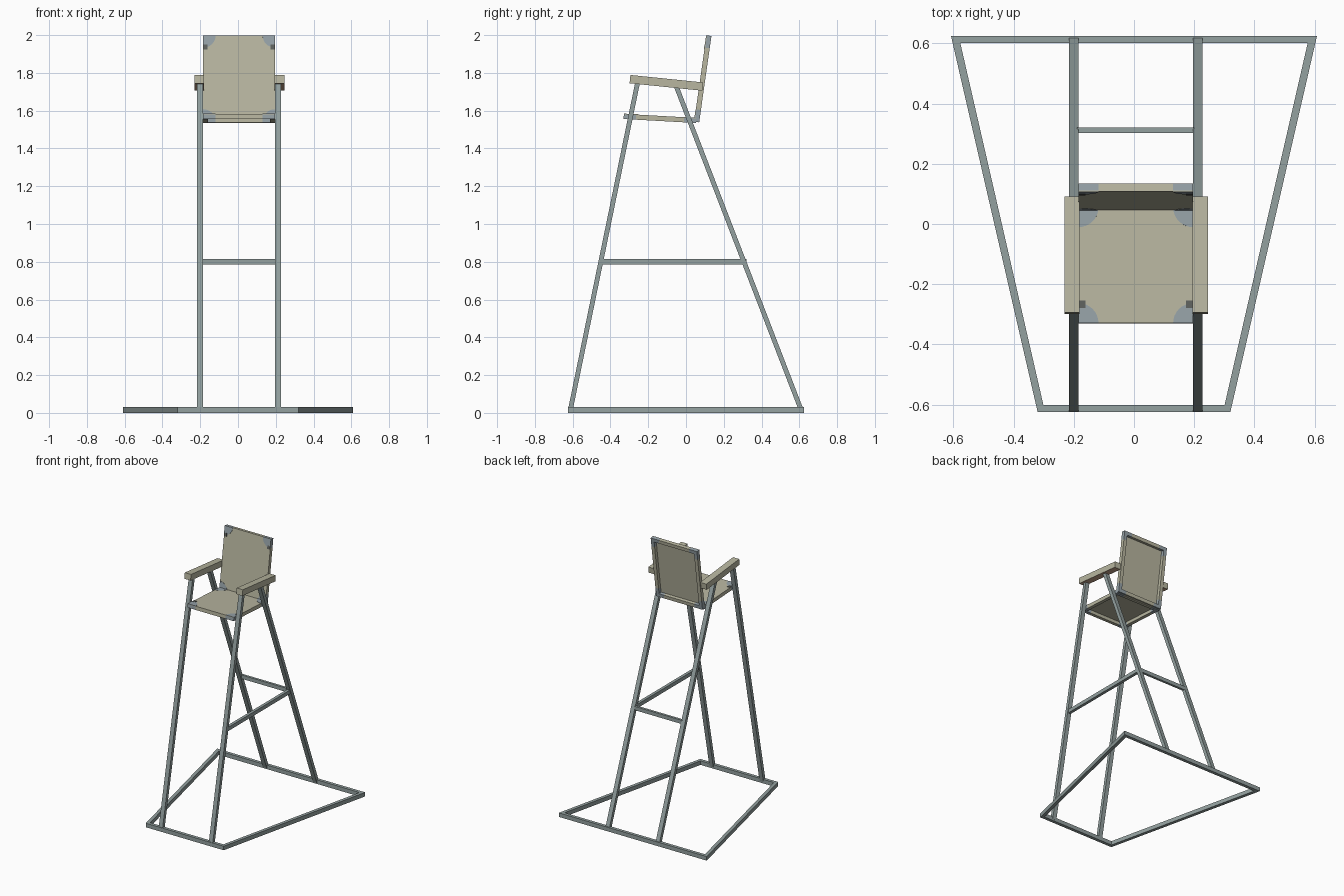
import bpy, bmesh, math
from mathutils import Vector, Matrix

if "Cube" in bpy.data.objects:
    bpy.data.objects.remove(bpy.data.objects["Cube"])


def material(name, rgb):
    m = bpy.data.materials.new(name)
    lin = [((c / 255 + 0.055) / 1.055) ** 2.4 for c in rgb]
    m.diffuse_color = (*lin, 1)
    m.use_nodes = True
    m.node_tree.nodes["Principled BSDF"].inputs["Base Color"].default_value = m.diffuse_color
    return m


STEEL = material("grey steel", (148, 161, 160))
CLOTH = material("beige cloth", (184, 182, 160))
CORNER = material("blue grey corner", (150, 162, 168))
TAN = material("tan wood", (204, 172, 145))
DARK = material("dark fitting", (95, 98, 95))

CX = 0.006  # centre line of the chair


def finish(name, bm, *mats):
    bmesh.ops.recalc_face_normals(bm, faces=bm.faces[:])
    me = bpy.data.meshes.new(name)
    bm.to_mesh(me)
    bm.free()
    for m in mats:
        me.materials.append(m)
    ob = bpy.data.objects.new(name, me)
    bpy.context.collection.objects.link(ob)
    return ob


def add_box(bm, lo, hi, mat=0):
    lo, hi = Vector(lo), Vector(hi)
    mx = Matrix.Translation((lo + hi) / 2) @ Matrix.Diagonal((*(hi - lo), 1))
    verts = bmesh.ops.create_cube(bm, size=1, matrix=mx)["verts"]
    for f in {f for v in verts for f in v.link_faces}:
        f.material_index = mat


def bar(name, a, b, w, d, mat):
    """Square tube from a to b; w is its width along x (or y for x bars)."""
    a, b = Vector(a), Vector(b)
    z = (b - a).normalized()
    side = Vector((0, 1, 0)) if abs(z.x) > 0.9 else Vector((1, 0, 0))
    y = z.cross(side).normalized()
    x = y.cross(z)
    bm = bmesh.new()
    add_box(bm, (-w / 2, -d / 2, 0), (w / 2, d / 2, (b - a).length))
    rot = Matrix((x, y, z)).transposed().to_4x4()
    bm.transform(Matrix.Translation(a) @ rot)
    return finish(name, bm, mat)


# Trapezoid floor frame with mitred corners
bm = bmesh.new()
outer = [(-0.32, -0.625), (0.32, -0.625), (0.608, 0.625), (-0.608, 0.625)]
inner = [(-0.301, -0.601), (0.301, -0.601), (0.577, 0.601), (-0.577, 0.601)]
rings = [[bm.verts.new((x, y, z)) for x, y in loop]
         for loop, z in ((outer, 0), (outer, 0.03), (inner, 0.03), (inner, 0))]
for r in range(4):
    p, q = rings[r], rings[(r + 1) % 4]
    for i in range(4):
        j = (i + 1) % 4
        bm.faces.new((p[i], p[j], q[j], q[i]))
finish("floor_frame", bm, STEEL)

# Legs and armrests
for side, lx, ax in (("left", -0.200, -0.206), ("right", 0.212, 0.220)):
    bar(side + "_front_leg", (lx, -0.613, 0.012), (lx, -0.256, 1.75), 0.032, 0.025, STEEL)
    bar(side + "_back_leg", (lx, 0.611, 0.012), (lx, -0.052, 1.73), 0.032, 0.025, STEEL)
    arm = bar(side + "_armrest", (ax, -0.2965, 1.767), (ax, 0.089, 1.7275), 0.051, 0.044, CLOTH)
    arm.data.materials.append(TAN)
    for f in arm.data.polygons:
        if f.normal.z > 0.9:
            f.material_index = 1

# Cross bars: one at the back, one on the right side
bar("back_cross_bar", (-0.19, 0.311, 0.80), (0.20, 0.311, 0.80), 0.018, 0.028, STEEL)
bar("side_cross_bar", (0.212, -0.452, 0.80), (0.212, 0.308, 0.80), 0.022, 0.028, STEEL)


def cloth_panel(name, origin, along, length, fitting_end):
    """Framed cloth panel: x is width, y runs along, z faces the sitter."""
    w, t, e, h = 0.19, 0.026, 0.066, 0.027
    bm = bmesh.new()
    # side rails and cross rails, bare at the corners
    for s in (-1, 1):
        for v0, v1, m in ((0, e, 1), (e, length - e, 0), (length - e, length, 1)):
            xs = sorted((s * w, s * (w - t)))
            add_box(bm, (xs[0], v0, -h), (xs[1], v1, -0.003), m)
    for v in (0, length - t):
        for x0, x1, m in ((-w + t, -w + e, 1), (-w + e, w - e, 0), (w - e, w - t, 1)):
            add_box(bm, (x0, v, -h), (x1, v + t, -0.003), m)
    # cloth sheet
    add_box(bm, (-w, 0, -0.003), (w, length, 0), 0)
    # rounded corner patches
    for s in (-1, 1):
        for v, d in ((0, 1), (length, -1)):
            pts = [(s * w, v)]
            for i in range(9):
                a = math.pi / 2 * i / 8
                pts.append((s * (w - e * math.cos(a)), v + d * e * math.sin(a)))
            f = bm.faces.new([bm.verts.new((x, y, 0)) for x, y in pts])
            f.material_index = 1
            up = bmesh.ops.extrude_face_region(bm, geom=[f])["geom"]
            bmesh.ops.translate(bm, vec=(0, 0, 0.0015),
                                verts=[g for g in up if isinstance(g, bmesh.types.BMVert)])
        # small dark fitting beside the patch
        v0 = 0.05 if fitting_end == 0 else length - 0.075
        xs = sorted((s * (w - 0.001), s * (w - 0.023)))
        add_box(bm, (xs[0], v0, 0), (xs[1], v0 + 0.025, 0.003), 2)
    y = Vector(along).normalized()
    x = Vector((1, 0, 0))
    z = x.cross(y)
    rot = Matrix((x, y, z)).transposed().to_4x4()
    bm.transform(Matrix.Translation(origin) @ rot)
    return finish(name, bm, CLOTH, CORNER, DARK)


# Seat and backrest
cloth_panel("seat", (CX, -0.329, 1.583), (0, 0.396, -0.022), 0.385, 0)
cloth_panel("backrest", (CX, 0.043, 1.542), (0, 0.065, 0.456), 0.4615, 1)
